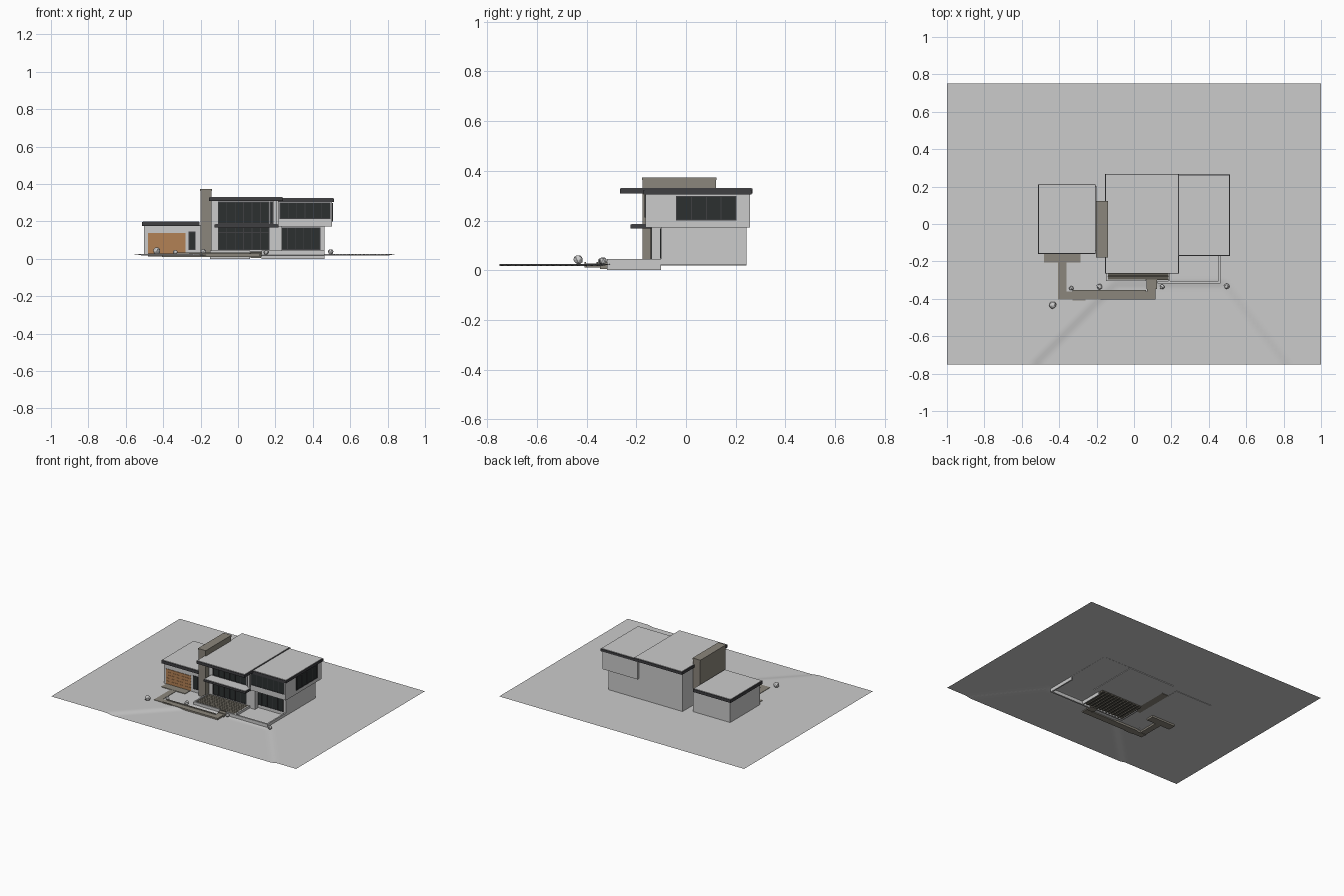
import bpy, bmesh, math, random
from mathutils import Vector

if "Cube" in bpy.data.objects:
    bpy.data.objects.remove(bpy.data.objects["Cube"])

random.seed(4)


def mat(name, r, g, b):
    m = bpy.data.materials.new(name)
    m.diffuse_color = (r, g, b, 1)
    m.use_nodes = True
    m.node_tree.nodes["Principled BSDF"].inputs["Base Color"].default_value = m.diffuse_color
    return m


DARK = mat("dark_trim", 0.05, 0.05, 0.055)
GLASS = mat("dark_glass", 0.025, 0.03, 0.03)
STONE = mat("stone", 0.26, 0.24, 0.20)
WOOD = mat("door_wood", 0.45, 0.22, 0.09)
DECK = mat("deck_boards", 0.12, 0.11, 0.09)


def finish(name, bm, m=None):
    me = bpy.data.meshes.new(name)
    bm.to_mesh(me)
    bm.free()
    ob = bpy.data.objects.new(name, me)
    bpy.context.collection.objects.link(ob)
    if m:
        me.materials.append(m)
    return ob


def add_box(bm, x, y, z):
    vs = bmesh.ops.create_cube(bm, size=1)["verts"]
    for v in vs:
        v.co = Vector([(a + b) / 2 + c * (b - a) for (a, b), c in zip((x, y, z), v.co)])


def boxes(name, items, m=None):
    bm = bmesh.new()
    for it in items:
        add_box(bm, *it)
    return finish(name, bm, m)


def box(name, x, y, z, m=None):
    return boxes(name, [(x, y, z)], m)


def window(name, span, z, at, panes, side=False, rails=()):
    """Glass panel with frame and mullions on a front (-y) or right (+x) wall."""
    s = 1 if side else -1
    place = lambda u, d, zz: (d, u, zz) if side else (u, d, zz)
    depth = lambda d0, d1: tuple(sorted((at + s * d0, at + s * d1)))
    a, b = span
    z0, z1 = z
    t = 0.004
    box(name + "_glass", *place(span, depth(-0.004, 0.002), z), GLASS)
    bars = []
    for i in range(panes + 1):
        c = a + t / 2 + (b - a - t) * i / panes
        bars.append(place((c - t / 2, c + t / 2), depth(-0.004, 0.005), z))
    for c in (z0 + t / 2, z1 - t / 2, *rails):
        bars.append(place(span, depth(-0.004, 0.0045), (c - t / 2, c + t / 2)))
    boxes(name + "_frame", bars, DARK)


def roof(name, x, y, z0, z1):
    """Dark fascia with a light roof surface on top."""
    box(name + "_fascia", x, y, (z0, z1 - 0.003), DARK)
    i = 0.004
    box(name + "_surface", (x[0] + i, x[1] - i), (y[0] + i, y[1] - i), (z0 + 0.005, z1))


# Ground: flat lot with a slightly sunken front yard between two diagonals
def step(t):
    t = max(0, min(1, t))
    return t * t * (3 - 2 * t)


bm = bmesh.new()
bmesh.ops.create_grid(bm, x_segments=100, y_segments=75, size=1)
for v in bm.verts:
    x, y = v.co.x, v.co.y * 0.75
    left = ((x + 0.2) + (-0.42 - y)) * 0.7
    right = ((0.5 - x) + (-0.34 - y) * 0.78) * 0.78
    d = min(left, right, -0.32 - y)
    dip = step(d / 0.04 + 0.5)
    v.co = (x, y, 0.025 - 0.008 * dip)
g = finish("ground", bm)
for p in g.data.polygons:
    p.use_smooth = True

# Garage wing
box("garage_walls", (-0.503, -0.2), (-0.145, 0.203), (0.022, 0.18))
roof("garage_roof", (-0.513, -0.205), (-0.16, 0.212), 0.175, 0.2)
box("garage_door", (-0.482, -0.281), (-0.149, -0.14), (0.028, 0.138), WOOD)
boxes("garage_door_rails", [((-0.482, -0.281), (-0.1505, -0.14), (z, z + 0.002))
                            for z in (0.05, 0.072, 0.094, 0.116)], WOOD)
window("garage_window", (-0.264, -0.226), (0.048, 0.145), -0.145, 1)

# Chimney wall
box("chimney", (-0.2, -0.142), (-0.175, 0.12), (0.022, 0.365), STONE)
box("chimney_cap", (-0.203, -0.139), (-0.178, 0.123), (0.363, 0.374), STONE)

# Main block
box("main_walls", (-0.142, 0.235), (-0.138, 0.243), (0.02, 0.312))
roof("main_roof", (-0.155, 0.24), (-0.265, 0.268), 0.308, 0.331)
window("main_upper_window", (-0.108, 0.168), (0.187, 0.305), -0.138, 6)
window("main_lower_window", (-0.108, 0.168), (0.046, 0.168), -0.138, 6, rails=(0.14,))
roof("entry_canopy", (-0.125, 0.216), (-0.223, -0.135), 0.168, 0.186)
box("corner_post", (0.188, 0.206), (-0.158, -0.135), (0.186, 0.308))
window("corner_window", (0.172, 0.186), (0.187, 0.305), -0.138, 1)

# Right wing: cantilevered upper storey over an inset lower storey
box("lower_right_walls", (0.2, 0.462), (-0.1, 0.243), (0.024, 0.18))
box("upper_right_walls", (0.215, 0.503), (-0.162, 0.258), (0.172, 0.312))
roof("right_roof", (0.216, 0.512), (-0.17, 0.264), 0.304, 0.325)
window("upper_right_window", (0.222, 0.495), (0.213, 0.302), -0.162, 6)
window("lower_right_window", (0.22, 0.44), (0.048, 0.168), -0.1, 5)
window("side_window", (-0.04, 0.203), (0.2, 0.298), 0.503, 4, side=True)

# Deck with boards and joists
boxes("deck_boards", [((-0.145, 0.19), (y, y + 0.018), (0.03, 0.04))
                      for y in [-0.298 + 0.0198 * i for i in range(10)]], DECK)
boxes("deck_joists", [((x, x + 0.008), (-0.298, -0.1), (0.004, 0.031))
                      for x in [-0.14 + 0.0268 * i for i in range(13)]], DECK)
box("deck_base", (-0.145, 0.19), (-0.3, -0.1), (0.012, 0.031), DECK)

# Low terrace walls
boxes("terrace_walls", [
    ((-0.15, -0.14), (-0.305, -0.14), (0, 0.045)),
    ((-0.15, 0.065), (-0.306, -0.296), (0, 0.045)),
    ((0.125, 0.462), (-0.318, -0.306), (0, 0.045)),
    ((0.452, 0.462), (-0.318, -0.1), (0, 0.045)),
    ((0.185, 0.193), (-0.306, -0.138), (0, 0.043)),
])

# Entry steps
boxes("entry_steps", [((0.066, 0.124), (-0.325, -0.298), (0.004, 0.034)),
                      ((0.066, 0.124), (-0.347, -0.32), (0.004, 0.028))], STONE)

# Garden path from garage apron to the steps
boxes("garden_path", [
    ((-0.481, -0.287), (-0.207, -0.15), (0.012, 0.029)),
    ((-0.405, -0.36), (-0.36, -0.207), (0.012, 0.028)),
    ((-0.405, 0.116), (-0.403, -0.36), (0.01, 0.028)),
    ((0.07, 0.116), (-0.36, -0.345), (0.01, 0.028)),
], STONE)
boxes("path_edging", [((-0.33, 0.065), (-0.361, -0.354), (0.01, 0.034)),
                      ((-0.33, -0.26), (-0.408, -0.402), (0.01, 0.033))], STONE)

# Rounded garden shrubs
for i, (x, y, r) in enumerate([(-0.435, -0.433, 0.02), (-0.335, -0.343, 0.013),
                               (-0.184, -0.335, 0.016), (0.15, -0.336, 0.013),
                               (0.495, -0.333, 0.015)]):
    bm = bmesh.new()
    bmesh.ops.create_icosphere(bm, subdivisions=2, radius=r)
    for v in bm.verts:
        v.co *= random.uniform(0.85, 1.05)
        v.co += Vector((x, y, 0.022 + r))
    finish(f"shrub_{i + 1}", bm)
